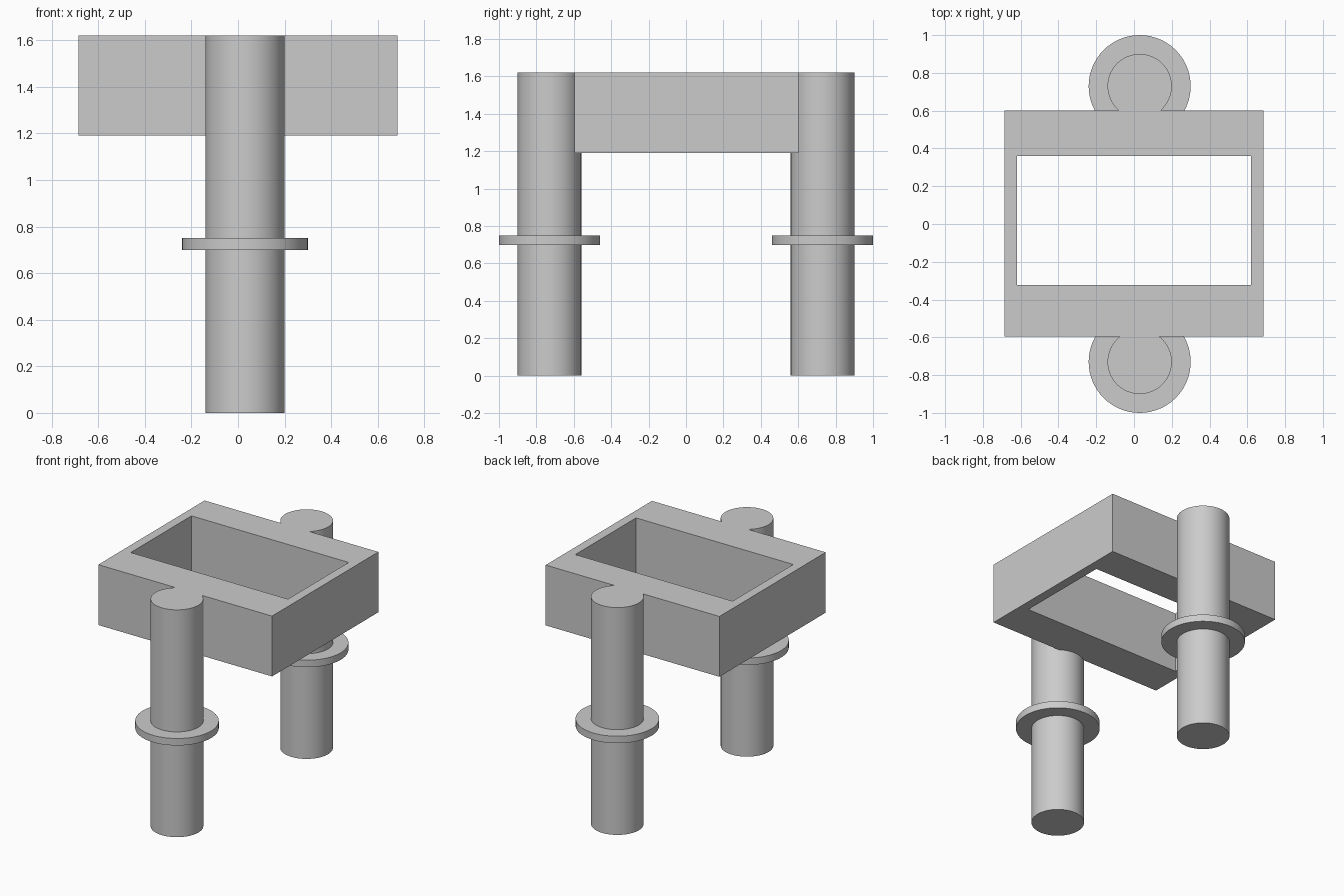
import bpy, bmesh, math

cube = bpy.data.objects.get("Cube")
if cube:
    bpy.data.objects.remove(cube, do_unlink=True)

grey = bpy.data.materials.new("plain_grey")
grey.use_nodes = True
colour = (0.6, 0.6, 0.6, 1)
grey.diffuse_color = colour
grey.node_tree.nodes["Principled BSDF"].inputs["Base Color"].default_value = colour

TOP, UNDER = 1.62, 1.19


def add_object(name, bm):
    bmesh.ops.recalc_face_normals(bm, faces=bm.faces)
    mesh = bpy.data.meshes.new(name)
    bm.to_mesh(mesh)
    bm.free()
    mesh.materials.append(grey)
    obj = bpy.data.objects.new(name, mesh)
    bpy.context.collection.objects.link(obj)
    return obj


def box(name, x, y, z):
    """Box from (low, high) pairs on each axis."""
    bm = bmesh.new()
    bmesh.ops.create_cube(bm, size=1)
    for v in bm.verts:
        v.co = [p[0] if c < 0 else p[1] for c, p in zip(v.co, (x, y, z))]
    return add_object(name, bm)


def lathe(name, profile, x, y, steps=64):
    """Revolve (radius, height) points about a vertical axis."""
    bm = bmesh.new()
    rings = []
    for r, z in profile:
        rings.append([bm.verts.new((x + r * math.cos(math.tau * i / steps),
                                    y + r * math.sin(math.tau * i / steps), z))
                      for i in range(steps)])
    for low, high in zip(rings, rings[1:]):
        for i in range(steps):
            j = (i + 1) % steps
            bm.faces.new((low[i], low[j], high[j], high[i]))
    bm.faces.new(rings[0])
    bm.faces.new(rings[-1])
    return add_object(name, bm)


def cut(obj, cutter):
    mod = obj.modifiers.new("cut", 'BOOLEAN')
    mod.operation = 'DIFFERENCE'
    mod.solver = 'EXACT'
    mod.object = cutter
    bpy.ops.object.select_all(action='DESELECT')
    obj.select_set(True)
    bpy.context.view_layer.objects.active = obj
    bpy.ops.object.modifier_apply(modifier=mod.name)


# Rectangular frame with an open middle
wide, deep = (-0.685, 0.685), (-0.595, 0.602)
frame = box("frame", wide, deep, (UNDER, TOP))
opening = box("opening_cutter", (-0.62, 0.62), (-0.323, 0.361), (UNDER - 0.2, TOP + 0.2))
cut(frame, opening)
bpy.data.objects.remove(opening, do_unlink=True)

# Round legs with a collar, trimmed where they meet the frame
trim = box("trim_cutter", wide, deep, (UNDER, TOP + 0.2))
leg_profile = [(0.17, 0), (0.17, 0.70), (0.27, 0.70), (0.27, 0.75), (0.17, 0.75), (0.17, TOP)]
for name, y in (("front_leg", -0.73), ("back_leg", 0.73)):
    leg = lathe(name, leg_profile, 0.03, y)
    cut(leg, trim)
    bpy.ops.object.shade_smooth_by_angle(angle=math.radians(30))
bpy.data.objects.remove(trim, do_unlink=True)
